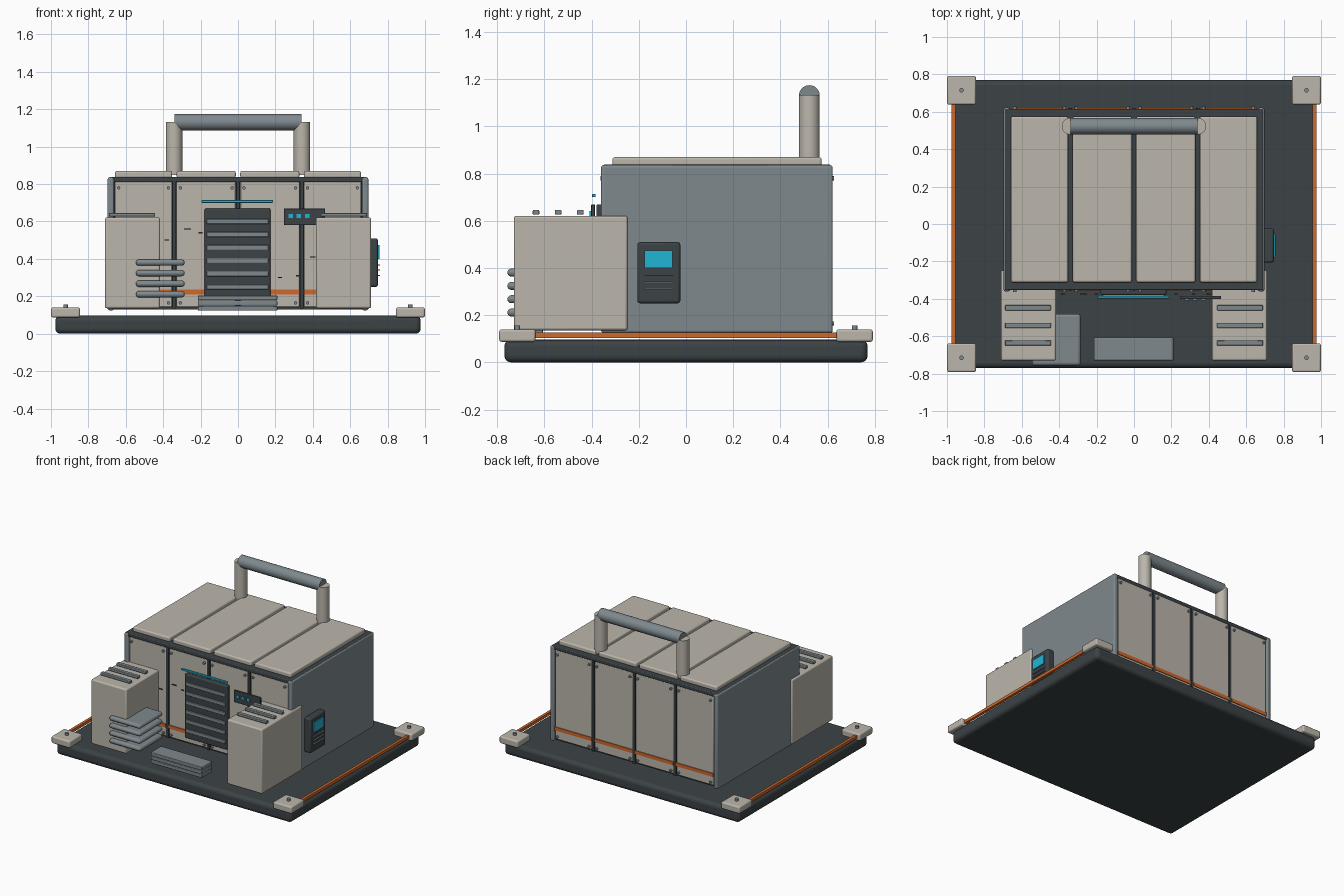
import bpy, math

if "Cube" in bpy.data.objects:
    bpy.data.objects.remove(bpy.data.objects["Cube"])


def material(name, rgb):
    m = bpy.data.materials.new(name)
    m.diffuse_color = (*rgb, 1)
    m.use_nodes = True
    m.node_tree.nodes["Principled BSDF"].inputs["Base Color"].default_value = m.diffuse_color
    return m


BEIGE = material("beige", (0.50, 0.47, 0.41))
STEEL = material("steel", (0.21, 0.25, 0.27))
DARK = material("dark", (0.045, 0.055, 0.06))
ORANGE = material("orange", (0.62, 0.14, 0.025))
CYAN = material("cyan", (0.016, 0.46, 0.66))


def finish(ob, name, mat):
    ob.name = name
    ob.data.materials.append(mat)
    bpy.ops.object.shade_smooth_by_angle(angle=math.radians(35))
    return ob


def box(name, x, y, z, mat, bevel=0.0, segments=3):
    """Box given by its (min, max) range on each axis."""
    lo, hi = zip(x, y, z)
    bpy.ops.mesh.primitive_cube_add(size=1, location=[(a + b) / 2 for a, b in zip(lo, hi)])
    ob = bpy.context.object
    ob.scale = [b - a for a, b in zip(lo, hi)]
    bpy.ops.object.transform_apply(location=False, rotation=False, scale=True)
    if bevel:
        m = ob.modifiers.new("Bevel", 'BEVEL')
        m.width, m.segments = bevel, segments
    return finish(ob, name, mat)


def rod(name, loc, r, depth, mat, axis='Z', sides=32):
    rot = {'X': (0, math.pi / 2, 0), 'Y': (math.pi / 2, 0, 0), 'Z': (0, 0, 0)}[axis]
    bpy.ops.mesh.primitive_cylinder_add(vertices=sides, radius=r, depth=depth, location=loc, rotation=rot)
    return finish(bpy.context.object, name, mat)


def span(c, half):
    return (c - half, c + half)


# Base platform with corner blocks, bolts and side strips
box("base_platform", (-0.977, 0.977), (-0.77, 0.77), (0.0, 0.096), DARK, 0.028, 4)
for sx in (-1, 1):
    box("base_side_strip", span(sx * 0.965, 0.01), (-0.66, 0.66), (0.104, 0.126), ORANGE)
    for sy in (-1, 1):
        box("corner_block", span(sx * 0.922, 0.077), span(sy * 0.715, 0.077), (0.087, 0.14), BEIGE, 0.01)
        rod("corner_bolt", (sx * 0.922, sy * 0.715, 0.147), 0.012, 0.02, STEEL, sides=16)

# Cabin core, roof trim and side walls
box("cabin_core", (-0.665, 0.665), (-0.335, 0.6), (0.13, 0.81), DARK)
box("roof_trim", (-0.69, 0.69), (-0.353, 0.615), (0.81, 0.838), DARK, 0.006)
for sx in (-1, 1):
    box("side_wall", span(sx * 0.68, 0.017), (-0.36, 0.622), (0.125, 0.835), STEEL, 0.01)

# Four panel bays: front, back and roof panels with stripes and bolts
BAYS = [(-0.658, -0.352), (-0.328, -0.012), (0.012, 0.328), (0.352, 0.658)]
for x in BAYS:
    box("roof_panel", x, (-0.312, 0.575), (0.832, 0.87), BEIGE, 0.01)
    for y0, y1, side in ((-0.35, -0.33, -1), (0.595, 0.615, 1)):
        box("wall_panel", x, (y0, y1), (0.143, 0.812), BEIGE, 0.005, 2)
        face = y0 if side < 0 else y1
        box("panel_stripe", x, span(face, 0.006), (0.21, 0.236), ORANGE)
        for bx in (x[0] + 0.02, x[1] - 0.02):
            for bz in (0.165, 0.78):
                rod("panel_bolt", (bx, face + side * 0.005, bz), 0.009, 0.016, STEEL, 'Y', 12)
for x in (-0.34, 0.0, 0.34):
    for y in (-0.345, 0.61):
        box("panel_rib", span(x, 0.009), span(y, 0.01), (0.135, 0.815), DARK)

# Front pods with vent slats
for sx in (-1, 1):
    box("front_pod", span(sx * 0.564, 0.147), (-0.73, -0.248), (0.136, 0.621), BEIGE, 0.01)
    for y in (-0.448, -0.542, -0.636):
        box("pod_vent_slat", span(sx * 0.567, 0.123), span(y, 0.014), (0.626, 0.646), STEEL, 0.004, 2)

# Shutter door with light bar
box("shutter_door", (-0.178, 0.173), (-0.38, -0.34), (0.19, 0.67), DARK, 0.008)
for i in range(6):
    box("shutter_slat", (-0.168, 0.163), (-0.388, -0.37), span(0.25 + i * 0.07, 0.013), STEEL, 0.003, 2)
box("door_light_bar", (-0.195, 0.188), (-0.398, -0.384), (0.7, 0.714), CYAN, 0.003, 2)

# Status panel with three lights
box("status_panel", (0.245, 0.465), (-0.402, -0.385), (0.58, 0.67), DARK, 0.004, 2)
for x in (0.282, 0.326, 0.37):
    box("status_light", span(x, 0.012), (-0.41, -0.398), span(0.63, 0.011), CYAN)

# Small scuff marks on the front panels
for x, z, w in ((-0.27, 0.56, 0.018), (-0.38, 0.5, 0.012), (-0.2, 0.54, 0.01),
                (0.225, 0.3, 0.01), (0.32, 0.31, 0.01), (0.4, 0.41, 0.015)):
    box("scuff_mark", span(x, w), (-0.378, -0.372), span(z, 0.003), DARK)

# Front steps and stacked rounded fins
for i in range(3):
    z = 0.123 + i * 0.028
    box("front_step", (-0.215, 0.21), (-0.73, -0.607), (z, z + 0.026), STEEL, 0.004, 2)
for i in range(4):
    box("stacked_fin", (-0.546, -0.285), (-0.757, -0.48), span(0.211 + i * 0.0565, 0.017), STEEL, 0.0165, 4)

# Control box on the right wall
box("control_box", (0.69, 0.748), (-0.206, -0.024), (0.25, 0.51), DARK, 0.012)
box("control_screen", (0.74, 0.756), (-0.175, -0.057), (0.4, 0.474), CYAN)
for z in (0.312, 0.34, 0.368):
    box("control_line", (0.74, 0.758), (-0.178, -0.052), span(z, 0.003), STEEL)

# Roof handle
for sx in (-1, 1):
    rod("handle_post", (sx * 0.342, 0.523, 0.99), 0.044, 0.285, BEIGE)
rod("handle_bar", (0, 0.523, 1.131), 0.044, 0.68, STEEL, 'X')
